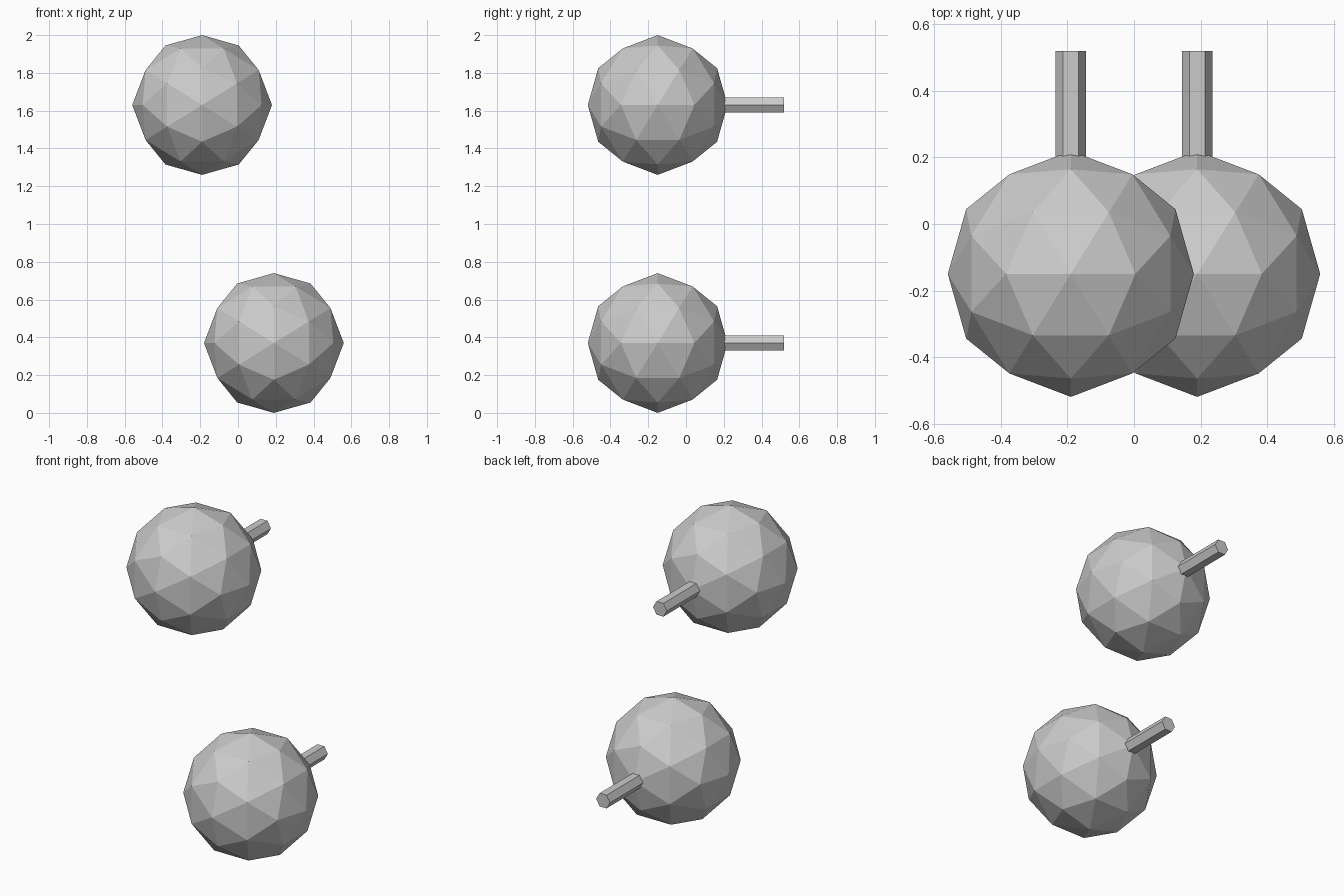
import bpy, bmesh, math
from mathutils import Matrix, Vector

if "Cube" in bpy.data.objects:
    bpy.data.objects.remove(bpy.data.objects["Cube"])

RADIUS = 0.37       # ball radius
BALL_Y = -0.15      # ball centre depth
PEG_RADIUS = 0.046
PEG_START, PEG_END = 0.15, 0.52

grey = bpy.data.materials.new("grey")
grey.diffuse_color = (0.6, 0.6, 0.6, 1)
grey.use_nodes = True
grey.node_tree.nodes["Principled BSDF"].inputs["Base Color"].default_value = grey.diffuse_color


def add_object(name, bm):
    bmesh.ops.recalc_face_normals(bm, faces=bm.faces)
    mesh = bpy.data.meshes.new(name)
    bm.to_mesh(mesh)
    bm.free()
    mesh.materials.append(grey)
    obj = bpy.data.objects.new(name, mesh)
    bpy.context.collection.objects.link(obj)
    return obj


def ball(name, x, z):
    # Faceted ball, tilted so that vertices fall on all three axes
    bm = bmesh.new()
    tilt = Matrix.Rotation(-math.atan(2) / 2, 4, 'Y')
    bmesh.ops.create_icosphere(bm, subdivisions=2, radius=RADIUS,
                               matrix=Matrix.Translation((x, BALL_Y, z)) @ tilt)
    return add_object(name, bm)


def peg(name, x, z):
    # Six-sided rod pointing backwards, with corners at left and right
    bm = bmesh.new()
    ring = [bm.verts.new((x + PEG_RADIUS * math.cos(i * math.pi / 3), PEG_START,
                          z + PEG_RADIUS * math.sin(i * math.pi / 3))) for i in range(6)]
    base = bm.faces.new(ring)
    out = bmesh.ops.extrude_face_region(bm, geom=[base], use_keep_orig=True)
    tip = [v for v in out["geom"] if isinstance(v, bmesh.types.BMVert)]
    bmesh.ops.translate(bm, verts=tip, vec=Vector((0, PEG_END - PEG_START, 0)))
    return add_object(name, bm)


# Upper and lower knobs, each a ball with a mounting peg
for label, x, z in (("upper", -0.19, 1.63), ("lower", 0.19, 0.37)):
    ball(label + "_ball", x, z)
    peg(label + "_peg", x, z)
